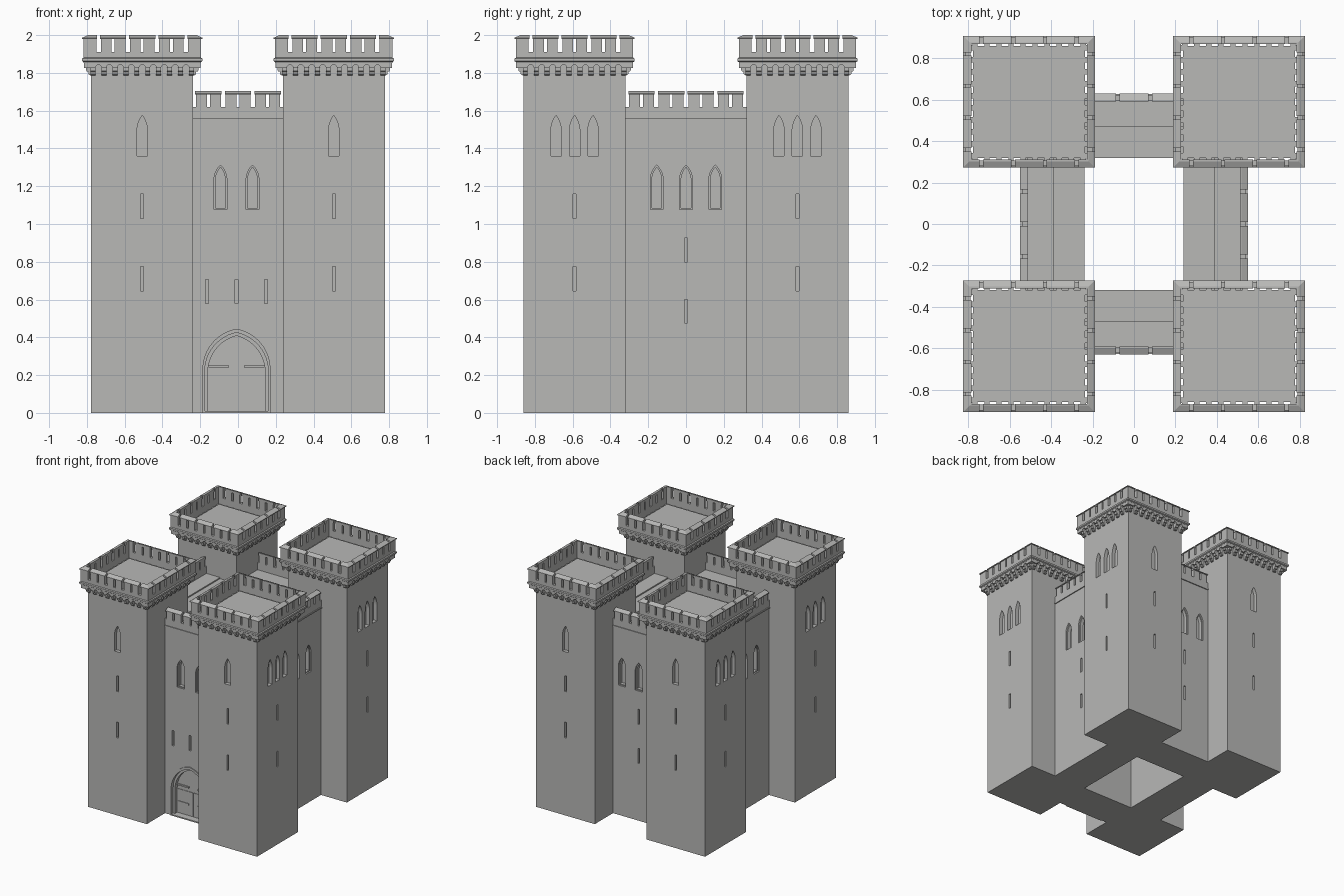
import bpy, bmesh, math
from mathutils import Matrix

if "Cube" in bpy.data.objects:
    bpy.data.objects.remove(bpy.data.objects["Cube"])

stone = bpy.data.materials.new("grey_stone")
stone.use_nodes = True
GREY = (0.48, 0.48, 0.47, 1)
stone.diffuse_color = GREY
stone.node_tree.nodes["Principled BSDF"].inputs["Base Color"].default_value = GREY


# --- helpers: local frame is u (along side), v (outwards), z (up) ---
def side(cx, cy, turn):
    return Matrix.Translation((cx, cy, 0)) @ Matrix.Rotation(turn * math.pi / 2, 4, "Z")


def loft(bm, M, ring_a, ring_b):
    a = [bm.verts.new(M @ Matrix.Diagonal((1, -1, 1, 1)) @ p) for p in map(to_vec, ring_a)]
    b = [bm.verts.new(M @ Matrix.Diagonal((1, -1, 1, 1)) @ p) for p in map(to_vec, ring_b)]
    bm.faces.new(a)
    bm.faces.new(b[::-1])
    for i in range(len(a)):
        j = (i + 1) % len(a)
        bm.faces.new((a[j], a[i], b[i], b[j]))


def to_vec(p):
    return Matrix.Translation(p).to_translation()


def plate(bm, M, outline, v0, v1):
    """Outline in (u, z), pushed through v."""
    loft(bm, M, [(u, v0, z) for u, z in outline], [(u, v1, z) for u, z in outline])


def run(bm, M, profile, u0=None, u1=None):
    """Profile in (v, z) run along u; an end left out is mitred at the corner."""
    loft(bm, M, [(-v if u0 is None else u0, v, z) for v, z in profile],
         [(v if u1 is None else u1, v, z) for v, z in profile])


def rect(a0, a1, b0, b1):
    return [(a0, b0), (a1, b0), (a1, b1), (a0, b1)]


def arch(u, half, z0, top, rise, steps=8):
    """Pointed arch outline of two circular arcs."""
    radius = (rise * rise + half * half) / (2 * half)
    end = math.asin(min(1, rise / radius))
    arc = [(half - radius + radius * math.cos(end * i / steps),
            top - rise + radius * math.sin(end * i / steps)) for i in range(steps + 1)]
    right = [(half, z0)] + arc
    left = [(-a, b) for a, b in right[:-1]]
    return [(u + a, b) for a, b in right + left[::-1]]


def finish(bm, name):
    bmesh.ops.recalc_face_normals(bm, faces=bm.faces[:])
    mesh = bpy.data.meshes.new(name)
    bm.to_mesh(mesh)
    bm.free()
    mesh.materials.append(stone)
    ob = bpy.data.objects.new(name, mesh)
    bpy.context.collection.objects.link(ob)
    return ob


def carve(ob, cutter_bm):
    cutter = finish(cutter_bm, "cutter")
    cutter.hide_render = True
    mod = ob.modifiers.new("openings", "BOOLEAN")
    mod.operation, mod.solver, mod.object = "DIFFERENCE", "EXACT", cutter
    bpy.context.view_layer.objects.active = ob
    bpy.ops.object.modifier_apply(modifier=mod.name)
    bpy.data.objects.remove(cutter)


def cap_profile(inner, outer, z):
    """Coping that slopes down to the outside."""
    return [(inner - .004, z - .02), (outer + .008, z - .02),
            (outer + .008, z - .014), (inner + .004, z), (inner - .004, z)]


def merlon(bm, M, u, half, inner, outer, z0, z1):
    """Merlon with an arrow slit and a sloped cap."""
    for s in (-1, 1):
        run(bm, M, rect(inner, outer, z0, z1 - .018), *sorted((u + s * .008, u + s * half)))
    run(bm, M, cap_profile(inner, outer, z1), u - half - .004, u + half + .004)


# --- towers ---
HALF, TX, TY = .27, .507, .59
PITCH = .154


def tower(cx, cy, name):
    bm = bmesh.new()
    run(bm, side(cx, cy, 0), rect(-HALF, HALF, 0, 1.86), -HALF, HALF)
    body = finish(bm, name + "_tower")
    cut = bmesh.new()
    for turn in ((0 if cy < 0 else 2), (1 if cx > 0 else 3)):
        M = side(cx, cy, turn)
        for u in ((-.098, 0, .098) if turn % 2 else (0,)):
            plate(cut, M, arch(u, .028, 1.36, 1.575, .085), HALF - .03, HALF + .05)
        for z in (.645, 1.03):
            plate(cut, M, rect(-.008, .008, z, z + .13), HALF - .03, HALF + .05)
    carve(body, cut)

    par, corb = bmesh.new(), bmesh.new()
    inner, outer = .283, .31
    for turn in range(4):
        M = side(cx, cy, turn)
        # parapet wall, string moulding and merlons
        run(par, M, rect(inner, outer, 1.852, 1.91))
        run(par, M, [(outer - .005, 1.853), (outer + .008, 1.862),
                     (outer + .008, 1.876), (outer - .005, 1.884)])
        for k in (-1, 0, 1):
            merlon(par, M, k * PITCH, .065, inner, outer, 1.91, 2)
        edge = 1.5 * PITCH + .012
        run(par, M, rect(inner, outer, 1.91, 1.982), None, -edge)
        run(par, M, rect(inner, outer, 1.91, 1.982), edge, None)
        run(par, M, cap_profile(inner, outer, 2), None, -edge + .004)
        run(par, M, cap_profile(inner, outer, 2), edge - .004, None)
        # stepped corbels carrying small arches
        count, step = 10, .058
        outline = [(outer - .002, 1.855), (-outer + .002, 1.855), (-outer + .002, 1.826)]
        for i in range(count):
            u = (i - (count - 1) / 2) * step
            run(corb, M, [(HALF - .005, 1.855), (HALF - .005, 1.786), (.28, 1.788), (.285, 1.795),
                          (.285, 1.806), (.294, 1.808), (.298, 1.815), (.298, 1.826),
                          (.306, 1.83), (.306, 1.855)], u - .013, u + .013)
            if i < count - 1:
                c, r = u + step / 2, step / 2 - .012
                outline += [(c - r * math.cos(math.pi * t / 6), 1.826 + r * math.sin(math.pi * t / 6))
                            for t in range(7)]
        outline.append((outer - .002, 1.826))
        plate(corb, M, outline, inner + .002, outer - .001)
    finish(par, name + "_tower_parapet")
    finish(corb, name + "_tower_corbels")


for sy, row in ((-1, "front"), (1, "back")):
    for sx, col in ((-1, "right"), (1, "left")):
        tower(sx * TX, sy * TY, row + "_" + col)


# --- curtain walls ---
GATE = -.008


def wall(turn, name):
    M = side(0, 0, turn)
    face, back, half, count = (.54, .238, .325, 4) if turn % 2 else (.62, .32, .24, 3)
    mid = (face + back) / 2
    bm = bmesh.new()
    run(bm, M, [(back, 0), (face, 0), (face, 1.56), (mid, 1.56), (mid, 1.55), (back, 1.55)], -half, half)
    body = finish(bm, name + "_wall")

    # stepped window reveals and arrow slits
    outer_cut, inner_cut = bmesh.new(), bmesh.new()
    gate = turn == 0
    for u in ((GATE - .085, GATE + .085) if gate else (-.155, 0, .155)):
        plate(outer_cut, M, arch(u, .034, 1.078, 1.312, .08), face - .012, face + .05)
        plate(inner_cut, M, arch(u, .026, 1.086, 1.3, .07), face - .04, face + .05)
    slits = [(GATE + k * .156, .58) for k in (-1, 0, 1)] if gate else [(0, .475), (0, .8)]
    for u, z in slits:
        plate(inner_cut, M, rect(u - .008, u + .008, z, z + .126), face - .03, face + .05)
    if gate:
        plate(outer_cut, M, arch(GATE, .168, .01, .425, .205, 12), face - .02, face + .05)
        plate(inner_cut, M, arch(GATE, .152, .01, .408, .195, 12), face - .05, face + .05)
    carve(body, outer_cut)
    carve(body, inner_cut)

    # parapet with string course
    par = bmesh.new()
    inner, outer = face - .025, face + .002
    run(par, M, rect(inner, outer, 1.555, 1.62), -half, half)
    run(par, M, rect(inner, outer + .006, 1.555, 1.566), -half, half)
    for i in range(count):
        merlon(par, M, (i - (count - 1) / 2) * .157, .066, inner, outer, 1.62, 1.705)
    finish(par, name + "_wall_parapet")


for turn, name in enumerate(("front", "left", "back", "right")):
    wall(turn, name)

# --- gate surround ---
M = side(0, 0, 0)
bm = bmesh.new()
plate(bm, M, arch(GATE, .18, 0, .445, .215, 12), .6, .628)
surround = finish(bm, "gate_surround")
cut = bmesh.new()
plate(cut, M, arch(GATE, .168, .01, .425, .205, 12), .55, .7)
carve(surround, cut)

# --- gate door leaves with strap hinges ---
bm = bmesh.new()
for s in (-1, 1):
    plate(bm, M, rect(*sorted((GATE + s * .003, GATE + s * .15)), .012, .21), .568, .574)
    for z in (.1, .24):
        plate(bm, M, rect(*sorted((GATE + s * .04, GATE + s * .148)), z, z + .012), .57, .579)
finish(bm, "gate_door")
